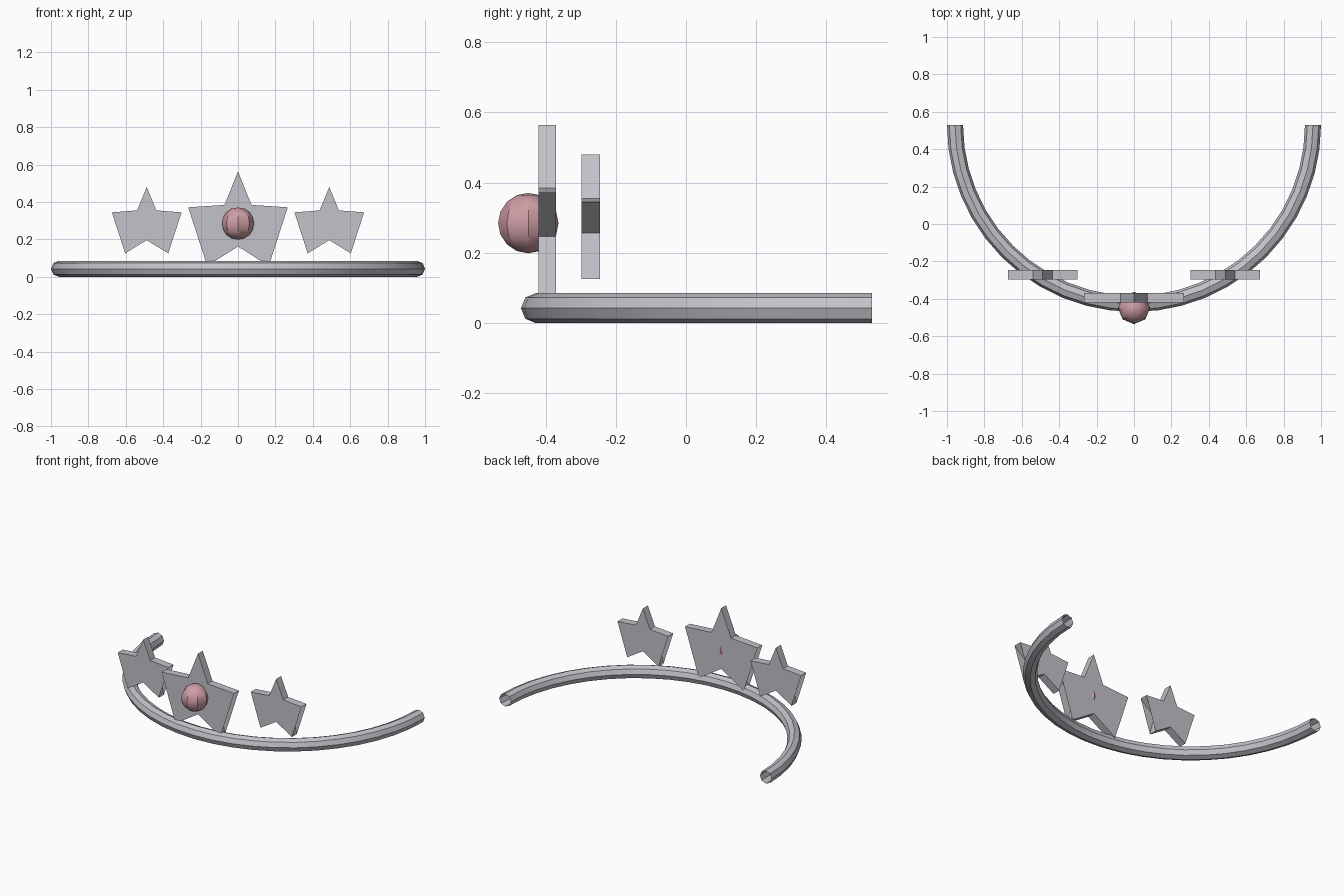
import bpy, bmesh, math
from math import sin, cos, pi

cube = bpy.data.objects.get("Cube")
if cube:
    bpy.data.objects.remove(cube, do_unlink=True)


def material(name, rgb):
    m = bpy.data.materials.new(name)
    m.use_nodes = True
    m.diffuse_color = (*rgb, 1)
    m.node_tree.nodes["Principled BSDF"].inputs["Base Color"].default_value = (*rgb, 1)
    return m


silver = material("silver", (0.54, 0.54, 0.59))
pink = material("pink", (0.62, 0.34, 0.38))


def finish(name, bm, mat, smooth=False):
    bmesh.ops.recalc_face_normals(bm, faces=bm.faces)
    mesh = bpy.data.meshes.new(name)
    bm.to_mesh(mesh)
    bm.free()
    mesh.materials.append(mat)
    ob = bpy.data.objects.new(name, mesh)
    bpy.context.collection.objects.link(ob)
    if smooth:
        bpy.ops.object.select_all(action='DESELECT')
        ob.select_set(True)
        bpy.context.view_layer.objects.active = ob
        bpy.ops.object.shade_smooth_by_angle(angle=math.radians(30))
    return ob


def head_band(radius=0.957, tube=0.043, steps=24, sides=8, back=0.53):
    # half ring with an octagonal section, open at both ends
    bm = bmesh.new()
    rings = []
    for i in range(steps + 1):
        a = pi + pi * i / steps
        ring = []
        for j in range(sides):
            t = 2 * pi * j / sides
            r = radius + tube * cos(t)
            ring.append(bm.verts.new((r * cos(a), back + r * sin(a), tube + tube * sin(t))))
        rings.append(ring)
    for r0, r1 in zip(rings, rings[1:]):
        for j in range(sides):
            k = (j + 1) % sides
            bm.faces.new((r0[j], r0[k], r1[k], r1[j]))
    finish("head_band", bm, silver, smooth=True)


def star(name, x, z, outer, inner, y0, y1):
    # five-pointed walls; the flat plates bridge the two lower side notches
    bm = bmesh.new()
    loops = []
    for y in (y0, y1):
        loop = []
        for i in range(10):
            r = inner if i % 2 else outer
            a = pi / 2 + i * pi / 5
            loop.append(bm.verts.new((x + r * cos(a), y, z + r * sin(a))))
        loops.append(loop)
    front, rear = loops
    for i in range(10):
        k = (i + 1) % 10
        bm.faces.new((front[i], front[k], rear[k], rear[i]))
    for loop in loops:
        bm.faces.new([v for i, v in enumerate(loop) if i not in (3, 7)])
    finish(name, bm, silver)


head_band()
star("centre_star", 0, 0.285, 0.28, 0.123, -0.42, -0.37)
for side, x in (("left", 0.488), ("right", -0.488)):
    star(side + "_star", x, 0.284, 0.196, 0.088, -0.297, -0.245)

# round gem on the centre star
bm = bmesh.new()
bmesh.ops.create_uvsphere(bm, u_segments=8, v_segments=8, radius=0.086)
bmesh.ops.translate(bm, verts=bm.verts, vec=(0, -0.449, 0.285))
finish("gem", bm, pink, smooth=True)
